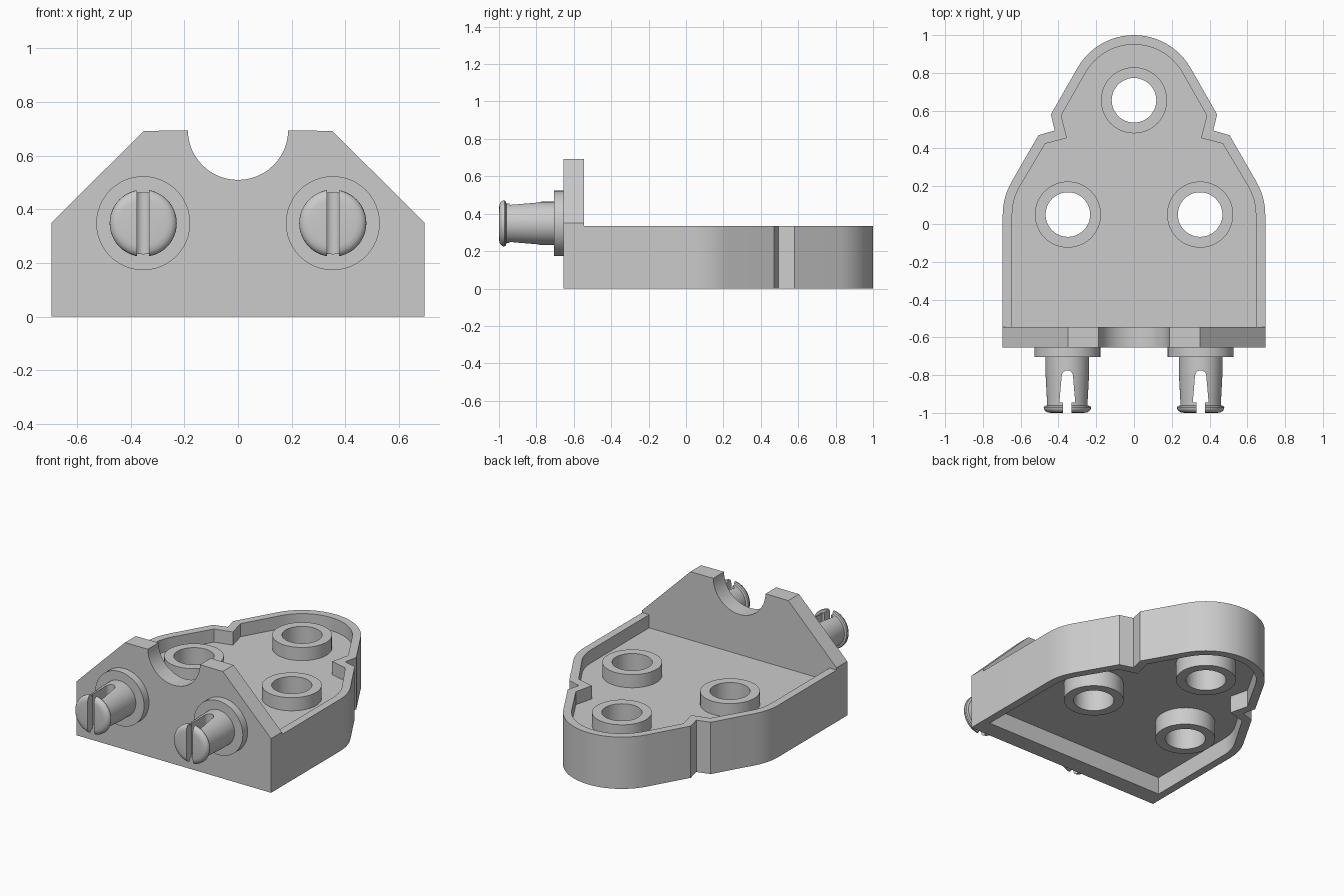
import bpy, bmesh
from math import cos, sin, pi, radians

if "Cube" in bpy.data.objects:
    bpy.data.objects.remove(bpy.data.objects["Cube"])

HEIGHT, FRONT, PLATE_BACK = 0.335, -0.655, -0.545
HOLES = [(0.35, 0.05), (-0.35, 0.05), (0, 0.655)]


def arc(cx, cy, r, a0, a1, n):
    """Points on an arc, angles in degrees, both ends included."""
    return [(cx + r * cos(radians(a0 + (a1 - a0) * i / n)),
             cy + r * sin(radians(a0 + (a1 - a0) * i / n))) for i in range(n + 1)]


def circle(cx, cy, r, n=48):
    return arc(cx, cy, r, 0, 360, n)[:-1]


def flip(points):
    """Mirrored points in reverse order, to close a symmetric outline."""
    return [(-x, y) for x, y in reversed(points)]


def clean(obj):
    """Weld, fix normals and shade smooth with sharp edges kept."""
    bm = bmesh.new()
    bm.from_mesh(obj.data)
    bmesh.ops.remove_doubles(bm, verts=bm.verts, dist=1e-5)
    bmesh.ops.recalc_face_normals(bm, faces=bm.faces)
    bm.to_mesh(obj.data)
    bm.free()
    activate(obj)
    bpy.ops.object.shade_smooth_by_angle(angle=radians(30))


def activate(obj):
    bpy.ops.object.select_all(action='DESELECT')
    obj.select_set(True)
    bpy.context.view_layer.objects.active = obj


def extrude(name, loops, lo, hi, upright=False):
    """Filled 2D outlines (inner loops become holes) extruded along z, or along y if upright."""
    cu = bpy.data.curves.new(name, 'CURVE')
    cu.dimensions, cu.fill_mode, cu.extrude = '2D', 'BOTH', (hi - lo) / 2
    for pts in loops:
        sp = cu.splines.new('POLY')
        sp.points.add(len(pts) - 1)
        for p, (x, y) in zip(sp.points, pts):
            p.co = (x, y, 0, 1)
        sp.use_cyclic_u = True
    obj = bpy.data.objects.new(name, cu)
    bpy.context.collection.objects.link(obj)
    mid = (lo + hi) / 2
    obj.location = (0, mid, 0) if upright else (0, 0, mid)
    if upright:
        obj.rotation_euler.x = pi / 2
    activate(obj)
    bpy.ops.object.convert(target='MESH')
    obj = bpy.context.object
    clean(obj)
    return obj


def half_outline(width, r, notch):
    """Right half of the body outline, from the front up to the rear tip."""
    return ([(width, PLATE_BACK)] + arc(0.35, 0.05, r, 0, 30, 5) + notch
            + arc(0, 0.655, r, 30, 90, 12))


# Body: outer wall, floor between the two recesses, and hole bosses
outer = half_outline(0.695, 0.345, [(0.506, 0.47), (0.42, 0.495), (0.44, 0.58)])
inner = half_outline(0.645, 0.295, [(0.47, 0.425), (0.355, 0.455), (0.385, 0.575)])
outer_loop = outer + flip(outer[:-1])
inner_loop = inner + flip(inner[:-1])
extrude("side_wall", [outer_loop + inner_loop[::-1]], 0, HEIGHT)
extrude("floor", [inner_loop] + [circle(x, y, 0.175) for x, y in HOLES], 0.11, 0.25)
for i, (x, y) in enumerate(HOLES):
    extrude(f"hole_boss_{i + 1}", [circle(x, y, 0.175), circle(x, y, 0.118)], 0, HEIGHT)

# Front plate with a semicircular cradle in its top edge
right = [(0.695, 0), (0.695, 0.35), (0.35, 0.692)]
extrude("front_plate", [right + arc(0, 0.696, 0.187, -1, -179, 24) + flip(right)],
        FRONT, PLATE_BACK, upright=True)


# Split snap pins: lathed profile (radius, y) with a slot cut through
PIN = [(0, -0.65), (0.175, -0.65), (0.175, -0.705), (0.116, -0.705), (0.116, -0.78),
       (0.108, -0.93), (0.108, -0.96), (0.121, -0.964), (0.125, -0.971), (0.124, -0.98),
       (0.117, -0.99), (0.105, -0.997), (0.088, -1.0), (0, -1.0)]


def snap_pin(name, cx, cz=0.348):
    bm = bmesh.new()
    verts = [bm.verts.new((cx + r, y, cz)) for r, y in PIN]
    edges = [bm.edges.new(pair) for pair in zip(verts, verts[1:])]
    bmesh.ops.spin(bm, geom=verts + edges, cent=(cx, 0, cz), axis=(0, 1, 0),
                   angle=2 * pi, steps=48)
    me = bpy.data.meshes.new(name)
    bm.to_mesh(me)
    bm.free()
    pin = bpy.data.objects.new(name, me)
    bpy.context.collection.objects.link(pin)
    clean(pin)

    side = [(0.0225, -1.05), (0.0225, -0.945), (0.042, -0.945)]
    slot = side + arc(0, -0.805, 0.03, 0, 180, 12) + flip(side)
    cutter = extrude("slot_cutter", [[(cx + x, y) for x, y in slot]], 0.1, 0.6)
    cutter.hide_render = True
    mod = pin.modifiers.new("slot", 'BOOLEAN')
    mod.operation, mod.solver, mod.object = 'DIFFERENCE', 'EXACT', cutter
    activate(pin)
    bpy.ops.object.modifier_apply(modifier=mod.name)
    bpy.data.objects.remove(cutter)
    bpy.ops.object.shade_smooth_by_angle(angle=radians(30))


snap_pin("left_snap_pin", -0.353)
snap_pin("right_snap_pin", 0.353)
